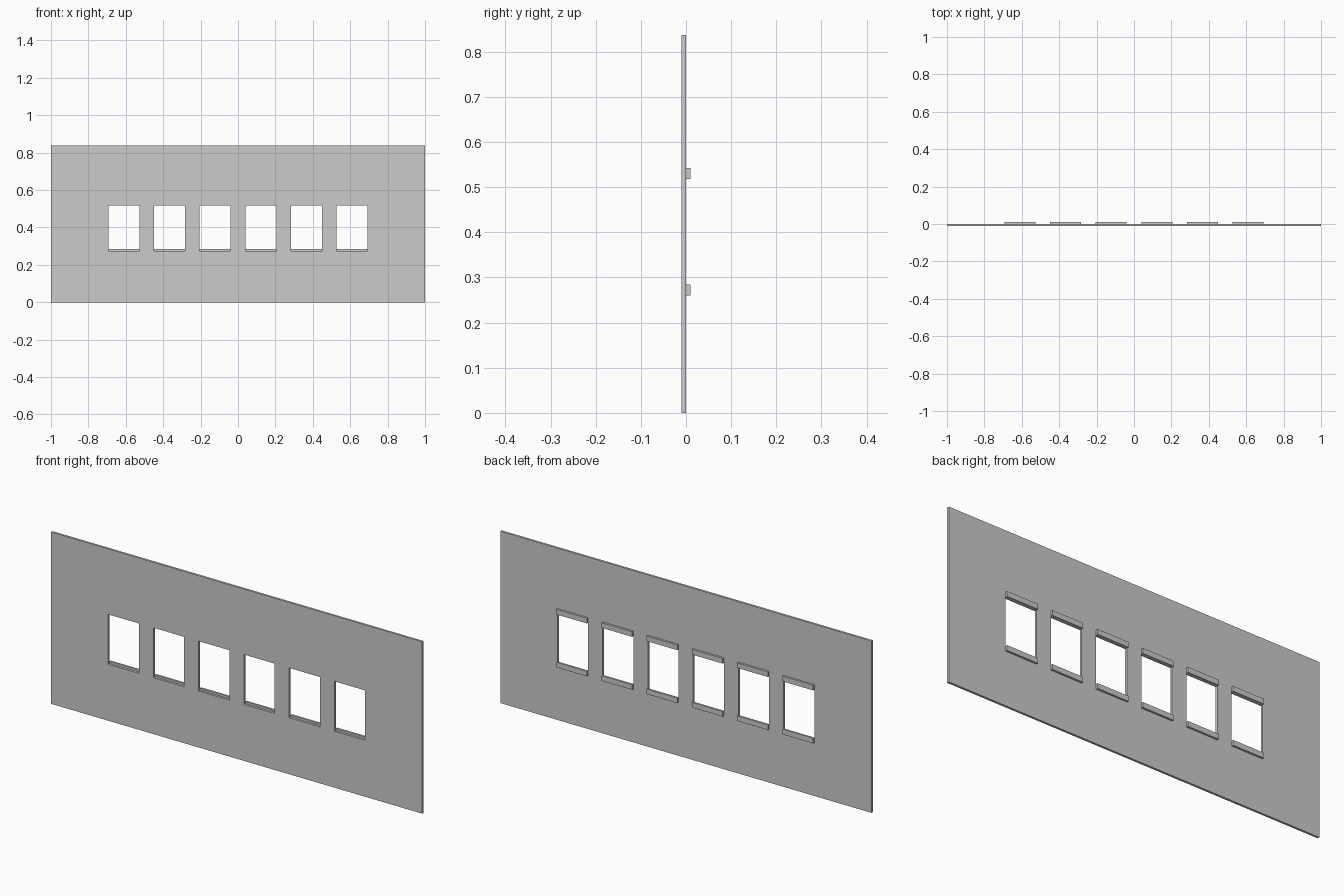
import bpy
import bmesh
from mathutils import Matrix, Vector

if "Cube" in bpy.data.objects:
    bpy.data.objects.remove(bpy.data.objects["Cube"])

HEIGHT = 0.837
FRONT, BACK, LEDGE_BACK = -0.0103, 0.0005, 0.0103
WIN_W, PITCH, COUNT = 0.166, 0.244, 6
WIN_Z0, WIN_Z1 = 0.275, 0.518
centres = [(i - (COUNT - 1) / 2) * PITCH for i in range(COUNT)]


def finish(name, bm):
    bmesh.ops.recalc_face_normals(bm, faces=bm.faces)
    mesh = bpy.data.meshes.new(name)
    bm.to_mesh(mesh)
    bm.free()
    obj = bpy.data.objects.new(name, mesh)
    bpy.context.collection.objects.link(obj)
    return obj


def box(name, x0, x1, y0, y1, z0, z1):
    bm = bmesh.new()
    size = Matrix.Diagonal((x1 - x0, y1 - y0, z1 - z0, 1))
    mid = Matrix.Translation(((x0 + x1) / 2, (y0 + y1) / 2, (z0 + z1) / 2))
    bmesh.ops.create_cube(bm, size=1, matrix=mid @ size)
    return finish(name, bm)


# Wall panel: grid of cells with the window cells left open, then thickened
xs = [-1.0]
for c in centres:
    xs += [c - WIN_W / 2, c + WIN_W / 2]
xs.append(1.0)
zs = [0, WIN_Z0, WIN_Z1, HEIGHT]
bm = bmesh.new()
grid = [[bm.verts.new((x, FRONT, z)) for z in zs] for x in xs]
for i in range(len(xs) - 1):
    for j in range(3):
        if j == 1 and i % 2 == 1:
            continue
        bm.faces.new((grid[i][j], grid[i + 1][j], grid[i + 1][j + 1], grid[i][j + 1]))
ext = bmesh.ops.extrude_face_region(bm, geom=bm.faces[:], use_keep_orig=True)
moved = [g for g in ext["geom"] if isinstance(g, bmesh.types.BMVert)]
bmesh.ops.translate(bm, verts=moved, vec=Vector((0, BACK - FRONT, 0)))
finish("wall_panel", bm)

# Sill and lintel strips on the back of every window
for n, c in enumerate(centres, 1):
    x0, x1 = c - WIN_W / 2, c + WIN_W / 2
    box(f"window_sill_{n}", x0, x1, BACK, LEDGE_BACK, 0.26, 0.285)
    box(f"window_lintel_{n}", x0, x1, BACK, LEDGE_BACK, WIN_Z1, 0.543)
